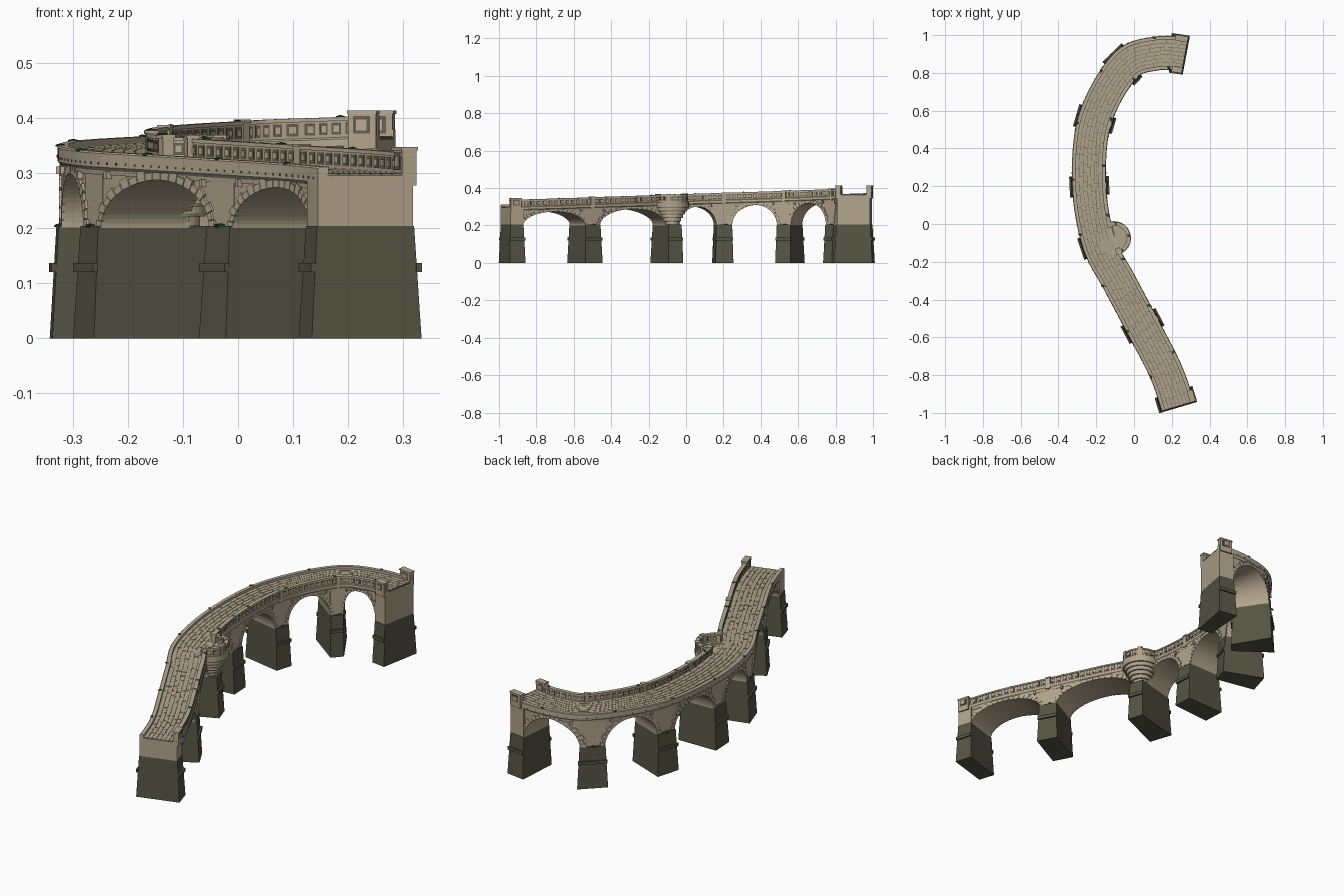
import bpy, bmesh, math, random
from mathutils import Vector, Matrix

random.seed(4)
if "Cube" in bpy.data.objects:
    bpy.data.objects.remove(bpy.data.objects["Cube"])


def material(name, rgb):
    m = bpy.data.materials.new(name)
    m.use_nodes = True
    m.diffuse_color = (*rgb, 1)
    m.node_tree.nodes["Principled BSDF"].inputs["Base Color"].default_value = (*rgb, 1)
    return m


STONE = material("beige stone", (0.44, 0.37, 0.26))
TRIM = material("pale trim stone", (0.47, 0.40, 0.29))
PAVING = material("paving stone", (0.43, 0.37, 0.26))
GROUT = material("dark grout", (0.13, 0.115, 0.08))
BASE = material("dark pier stone", (0.09, 0.09, 0.058))
MOSS = material("green moss", (0.015, 0.085, 0.02))

# Bridge centre line, as a smooth curve through a few points
ctrl = [Vector(p) for p in [(0.232, -0.965), (0.166, -0.775), (0.045, -0.54), (-0.077, -0.31),
                            (-0.185, -0.1), (-0.237, 0.2), (-0.208, 0.548), (-0.05, 0.835),
                            (0.115, 0.902), (0.27, 0.895)]]
ends = [ctrl[0] + Vector((0.05, -0.2))] + ctrl + [ctrl[-1] + Vector((0.15, -0.05))]
STEP = 40
path = []
for a, b, c, d in zip(ends, ends[1:], ends[2:], ends[3:]):
    for k in range(STEP):
        t = k / STEP
        path.append(0.5 * (2 * b + (c - a) * t + (2 * a - 5 * b + 4 * c - d) * t**2
                           + (3 * b - a - 3 * c + d) * t**3))
path.append(ctrl[-1])
cum = [0.0]
for p, q in zip(path, path[1:]):
    cum.append(cum[-1] + (q - p).length)
LEN = cum[-1]


def point(s):
    lo, hi = 0, len(path) - 2
    while lo < hi:
        mid = (lo + hi + 1) // 2
        lo, hi = (mid, hi) if cum[mid] <= s else (lo, mid - 1)
    return path[lo].lerp(path[lo + 1], (s - cum[lo]) / (cum[lo + 1] - cum[lo]))


def road(s, n, z):
    """Along the road, to its right, and up."""
    t = (point(s + 0.01) - point(s - 0.01)).normalized()
    p = point(s) + n * Vector((t.y, -t.x))
    return Vector((p.x, p.y, z))


def deck(s):
    return 0.297 + 0.068 * s / LEN


def sweep(bm, values, section, frame=road):
    """Sweep a closed section of (n, z) points along a frame."""
    rings = [[bm.verts.new(frame(s, n, z)) for n, z in section(s)] for s in values]
    for r, q in zip(rings, rings[1:]):
        for i in range(len(r)):
            j = (i + 1) % len(r)
            bm.faces.new((r[i], r[j], q[j], q[i]))
    bm.faces.new(rings[0])
    bm.faces.new(rings[-1][::-1])


def box(bm, s0, s1, n0, n1, z0, z1, frame=road):
    sweep(bm, (s0, s1), lambda s: ((n0, z0), (n1, z0), (n1, z1), (n0, z1)), frame)


def frustum(bm, s, low, high):
    """Tapered block between two levels of (half length, n0, n1, z)."""
    rows = [[bm.verts.new(road(s + a * h, n, z)) for a, n in ((-1, n0), (1, n0), (1, n1), (-1, n1))]
            for h, n0, n1, z in (low, high)]
    bm.faces.new(rows[0])
    bm.faces.new(rows[1])
    for i in range(4):
        j = (i + 1) % 4
        bm.faces.new((rows[0][i], rows[0][j], rows[1][j], rows[1][i]))


def finish(bm, name, mat):
    bmesh.ops.recalc_face_normals(bm, faces=bm.faces)
    me = bpy.data.meshes.new(name)
    bm.to_mesh(me)
    bm.free()
    me.materials.append(mat)
    ob = bpy.data.objects.new(name, me)
    bpy.context.collection.objects.link(ob)


def span(a, b, step=0.025):
    k = max(1, round((b - a) / step))
    return [a + (b - a) * i / k for i in range(k + 1)]


supports = [0.036] + [cum[i * STEP] for i in (2, 4, 5, 6, 7)] + [LEN - 0.036]
half = [0.036] + [0.045] * 5 + [0.036]
bay = supports[2]

# Piers: dark lower part with ledges, pale upper part
lower, upper = bmesh.new(), bmesh.new()
for s, h in zip(supports, half):
    out = 0.035 if s == bay else 0
    frustum(lower, s, (h + 0.007, -0.104, 0.104 + out, 0), (h, -0.092, 0.092 + out, 0.204))
    for n in (-0.1, 0.1 + out):
        box(lower, s - h - 0.005, s + h + 0.005, n - 0.005, n + 0.005, 0.121, 0.137)
    width = 0.09 if h < 0.04 else 0.083
    box(upper, s - h, s + h, -width, width, 0.204, deck(s) - 0.003)
finish(lower, "pier_bases", BASE)
finish(upper, "pier_tops", STONE)

# Arched walls and their rings of wedge stones
walls, rings = bmesh.new(), bmesh.new()
for i in range(6):
    a, b = supports[i] + half[i], supports[i + 1] - half[i + 1]
    mid, r = (a + b) / 2, (b - a) / 2
    rise = deck(mid) - 0.03 - 0.2

    def arch(angle, grow=0.0):
        return mid - (r + grow) * math.cos(angle), 0.2 + (rise + grow) * math.sin(angle)

    def wall_section(s):
        z = 0.2 + rise * math.sqrt(max(0, 1 - ((s - mid) / r) ** 2))
        return (-0.082, z), (0.082, z), (0.082, deck(s)), (-0.082, deck(s))

    sweep(walls, [arch(math.pi * k / 32)[0] for k in range(33)], wall_section)
    count = 21
    for k in range(count):
        a0, a1 = math.pi * (k + 0.04) / count, math.pi * (k + 0.96) / count
        grow = 0.021 if k % 2 == 0 else 0.014
        quad = arch(a0), arch(a1), arch(a1, grow), arch(a0, grow)
        for side in (-1, 1):
            faces = [[rings.verts.new(road(s, side * n, z)) for s, z in quad] for n in (0.078, 0.087)]
            for f in faces:
                rings.faces.new(f)
            for p in range(4):
                q = (p + 1) % 4
                rings.faces.new((faces[0][p], faces[0][q], faces[1][q], faces[1][p]))
finish(walls, "arch_walls", STONE)
finish(rings, "arch_rings", TRIM)

# Side bands under the road edge, with a low kerb on the left
bands, details = bmesh.new(), bmesh.new()


def band_section(side, top):
    prof = ((0.07, -0.027), (0.084, -0.027), (0.085, -0.019), (0.09, -0.013),
            (0.09, top - 0.003), (0.087, top), (0.07, top))
    return lambda s: [(side * n, deck(s) + z) for n, z in prof]


sweep(bands, span(0, LEN), band_section(-1, 0.015))
sweep(bands, span(0, LEN), band_section(1, 0.003))
for s in span(0.03, LEN - 0.03, 0.032):
    box(details, s - 0.002, s + 0.002, -0.0912, -0.089, deck(s) - 0.008, deck(s) - 0.004)
for s in supports[1:-1]:
    for off in (-0.07, 0.07):
        for n in (-0.086, 0.086):
            z = deck(s) - 0.036
            box(bands, s + off - 0.005, s + off + 0.005, n - 0.006, n + 0.006, z, z + 0.014)
finish(bands, "side_bands", TRIM)

# Road bed and staggered paving stones
bed, paving = bmesh.new(), bmesh.new()
sweep(bed, span(0, LEN), lambda s: [(n, deck(s) + z) for n, z in
                                    ((-0.072, -0.004), (0.072, -0.004), (0.072, 0.001), (-0.072, 0.001))])
ROWS = 7
for row in range(ROWS):
    n0 = -0.071 + 0.142 * row / ROWS
    s = 0.001
    while s < LEN - 0.002:
        e = min(s + random.uniform(0.04, 0.075), LEN - 0.001)
        sweep(paving, span(s, e - 0.002), lambda v: [
            (n, deck(v) + z) for n, z in ((n0 + 0.001, 0), (n0 + 0.0193, 0),
                                          (n0 + 0.0193, 0.003), (n0 + 0.001, 0.003))])
        s = e

# Round lookout bay carried on stepped rings
zb, R = deck(bay), 0.078
centre = road(bay, 0.083, 0)
heading = road(bay, 0.2, 0) - centre
heading = math.atan2(heading.y, heading.x)


def round_bay(s, n, z):
    a = heading - s / R
    return Vector((centre.x + (R + n) * math.cos(a), centre.y + (R + n) * math.sin(a), z))


corbel = bmesh.new()
levels = [(0.034, 0.2), (0.046, 0.222), (0.057, 0.24), (0.067, 0.258), (0.077, 0.276), (0.087, 0.294)]
profile = [(0.0, 0.2)]
for (r0, z0), nxt in zip(levels, levels[1:] + [(0.087, zb + 0.001)]):
    profile += [(r0, z0), (r0 + 0.003, z0 + 0.006), (r0 + 0.003, nxt[1])]
profile.append((0.0, zb + 0.001))
loop = [corbel.verts.new(centre + Vector((r, 0, z))) for r, z in profile]
edges = [corbel.edges.new(pair) for pair in zip(loop, loop[1:])]
bmesh.ops.spin(corbel, geom=loop + edges, cent=centre, axis=(0, 0, 1),
               angle=math.tau, steps=32, use_duplicate=False)
bmesh.ops.remove_doubles(corbel, verts=corbel.verts, dist=0.0002)
finish(corbel, "bay_corbel", STONE)
for k in range(4):
    for s in span(-0.11, 0.07, 0.06):
        inner = -R + 0.004 + k * 0.017
        box(paving, s + 0.03 * (k % 2), s + 0.03 * (k % 2) + 0.056, inner, inner + 0.015, zb, zb + 0.003, round_bay)
finish(bed, "road_bed", GROUT)
finish(paving, "paving_stones", PAVING)

# Right parapet with recessed square panels, posts and coping
parapet, coping, blocks = bmesh.new(), bmesh.new(), bmesh.new()


def railing(a, b, n0, n1, height, frame):
    for bm, e, low, high in ((parapet, 0, 0, 0.034), (coping, 0.003, 0.033, 0.04)):
        sweep(bm, span(a, b, 0.02), lambda s: [
            (n, height(s) + z) for n, z in ((n0 - e, low), (n1 + e, low), (n1 + e, high), (n0 - e, high))], frame)
    for s in span(a + 0.024, b - 0.024, 0.031):
        z = height(s)
        for n in (n0, n1):
            box(details, s - 0.011, s + 0.011, n - 0.001, n + 0.001, z + 0.008, z + 0.03, frame)
            box(blocks, s - 0.0065, s + 0.0065, n - 0.003, n + 0.003, z + 0.013, z + 0.025, frame)


def post(s, n0, n1, top, h, frame=road):
    z = deck(s) if frame is road else zb
    box(parapet, s - h, s + h, n0, n1, z - 0.02, z + top, frame)
    box(coping, s - h - 0.002, s + h + 0.002, n0 - 0.002, n1 + 0.002, z + top - 0.006, z + top, frame)


marks = [0.0] + supports[1:2] + [bay - 0.08, bay + 0.08] + supports[3:6] + [LEN]
for a, b in zip(marks, marks[1:]):
    if abs(a - bay + 0.08) > 0.001:
        railing(a, b, 0.072, 0.085, deck, road)
for s in marks[1:-1]:
    post(s, 0.069, 0.09, 0.043, 0.012)
railing(-0.125, 0.125, -0.007, 0.006, lambda s: zb, round_bay)
for s in (-0.125, -0.042, 0.042, 0.125):
    post(s, -0.01, 0.011, 0.044, 0.009, round_bay)

# Tall end posts with a square panel on each face
for s, side in ((0.031, 1), (LEN - 0.031, 1), (LEN - 0.031, -1)):
    n0, n1 = sorted((side * 0.07, side * 0.097))
    post(s, n0, n1, 0.05, 0.029)
    for n in (n0, n1):
        z = deck(s)
        box(details, s - 0.018, s + 0.018, n - 0.0012, n + 0.0012, z + 0.008, z + 0.04)
        box(blocks, s - 0.011, s + 0.011, n - 0.003, n + 0.003, z + 0.014, z + 0.034)
finish(parapet, "parapet", STONE)
finish(coping, "parapet_coping", TRIM)
finish(blocks, "panel_blocks", TRIM)
finish(details, "dark_recesses", GROUT)

# Moss tufts on the parapet, kerb and pier ledges
moss = bmesh.new()


def tuft(p, size):
    place = Matrix.Translation(p) @ Matrix.Rotation(random.uniform(0, 3), 4, "Z") @ Matrix.Diagonal((1, 0.6, 0.3, 1))
    bmesh.ops.create_icosphere(moss, subdivisions=1, radius=size, matrix=place)


for s in span(0.2, LEN - 0.15, 0.26):
    tuft(road(s, -0.085, deck(s) + 0.015), 0.012)
    if abs(s + 0.07 - bay) > 0.1:
        tuft(road(s + 0.07, 0.08, deck(s + 0.07) + 0.04), 0.012)
for s in supports[1:-1]:
    tuft(road(s, -0.088, 0.205), 0.014)
    tuft(road(s + 0.01, 0.088, 0.205), 0.012)
for s in (-0.09, 0.01, 0.1):
    tuft(round_bay(s, 0, zb + 0.04), 0.009)
finish(moss, "moss_tufts", MOSS)
